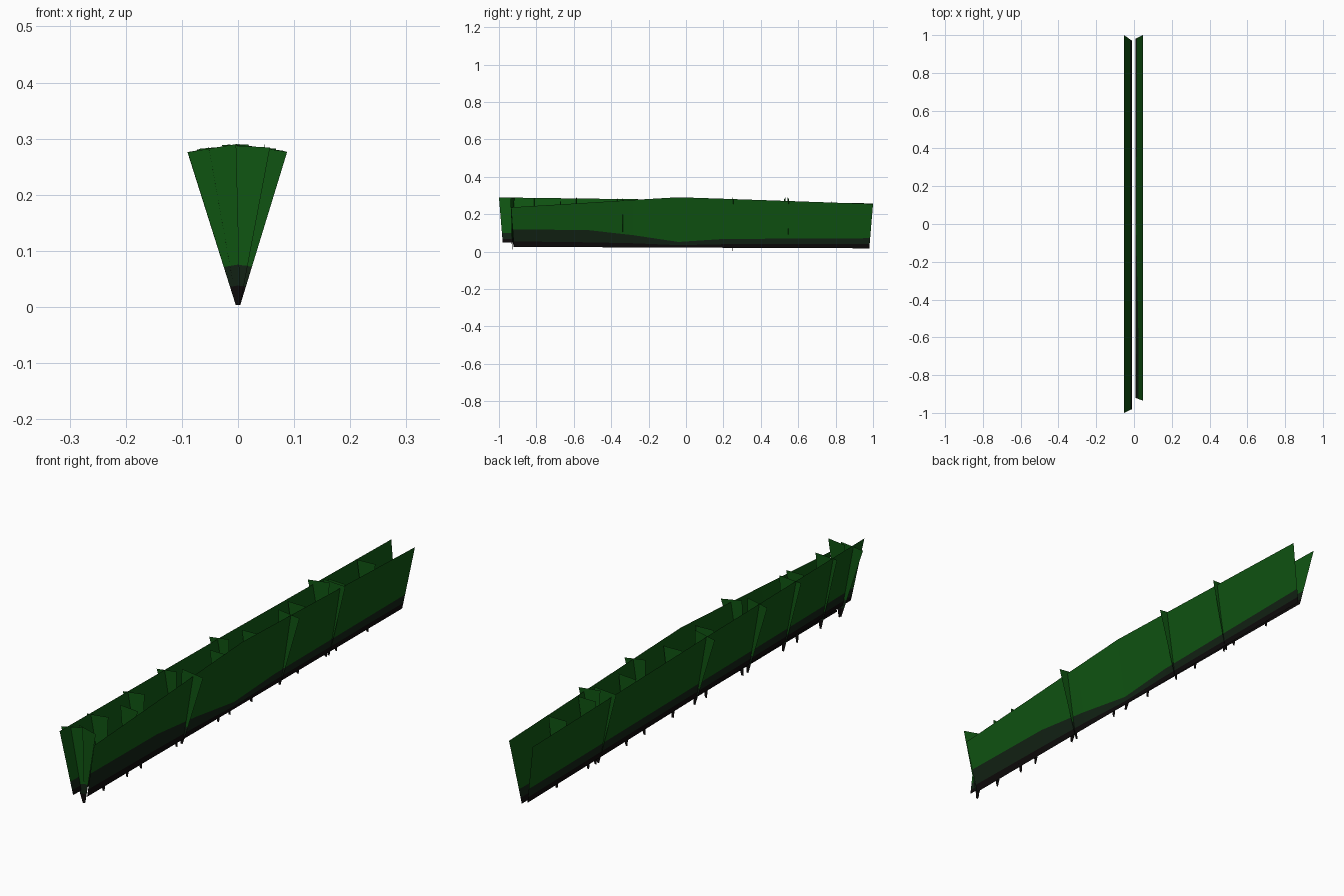
import bpy, math
from mathutils import Matrix, Vector

cube = bpy.data.objects.get("Cube")
if cube:
    bpy.data.objects.remove(cube)


def material(name, rgb):
    m = bpy.data.materials.new(name)
    m.use_nodes = True
    m.diffuse_color = (*rgb, 1)
    bsdf = m.node_tree.nodes["Principled BSDF"]
    bsdf.inputs["Base Color"].default_value = (*rgb, 1)
    bsdf.inputs["Roughness"].default_value = 0.9
    return m


# Row colours, from the root upwards
mats = [material("root black", (0.004, 0.003, 0.003)),
        material("shaded green", (0.006, 0.016, 0.007)),
        material("grass green", (0.005, 0.090, 0.006))]


def sheet(name, columns):
    """Flat sheet from columns of four points: root, two colour borders, tip."""
    verts = [p for col in columns for p in col]
    faces, rows = [], []
    for c in range(len(columns) - 1):
        for r in range(3):
            a = c * 4 + r
            faces.append((a, a + 4, a + 5, a + 1))
            rows.append(r)
    mesh = bpy.data.meshes.new(name)
    mesh.from_pydata(verts, [], faces)
    for m in mats:
        mesh.materials.append(m)
    for poly, r in zip(mesh.polygons, rows):
        poly.material_index = r
    obj = bpy.data.objects.new(name, mesh)
    bpy.context.collection.objects.link(obj)
    return obj


def strip(name, root_x, tip_x, stations):
    """Long leaning strip; each station is root y, tip y and four heights."""
    columns = []
    for y0, y1, *heights in stations:
        low, high = heights[0], heights[-1]
        col = []
        for z in heights:
            t = (z - low) / (high - low)
            col.append((root_x + (tip_x - root_x) * t, y0 + (y1 - y0) * t, z))
        columns.append(col)
    return sheet(name, columns)


# Two long strips leaning apart
strip("left_strip", 0.007, 0.047, [
    (-0.92, -0.935, 0.025, 0.055, 0.12, 0.237),
    (-0.52, -0.52, 0.024, 0.05, 0.115, 0.262),
    (-0.28, -0.28, 0.023, 0.045, 0.088, 0.277),
    (-0.04, -0.04, 0.022, 0.035, 0.052, 0.291),
    (0.2, 0.2, 0.021, 0.04, 0.068, 0.283),
    (0.98, 1.0, 0.018, 0.04, 0.072, 0.255)])
strip("right_strip", -0.010, -0.053, [
    (-0.98, -1.0, 0.05, 0.068, 0.10, 0.29),
    (0.0, 0.0, 0.035, 0.058, 0.09, 0.277),
    (0.97, 1.0, 0.022, 0.045, 0.08, 0.258)])


# Cross blades: narrow root, wide tip, fanned sideways
def blade(index, y, lean, yaw, height=0.283, half=0.044):
    rot = (Matrix.Rotation(math.radians(yaw), 3, 'Z')
           @ Matrix.Rotation(math.radians(lean), 3, 'Y'))
    columns = []
    for side in (-1, 1):
        col = []
        for t in (0, 0.12, 0.25, 1):
            p = rot @ Vector((side * (0.004 + (half - 0.004) * t), 0, height * t))
            col.append(p + Vector((0, y, 0.004)))
        columns.append(col)
    sheet(f"cross_blade_{index}", columns)


blades = [(-0.93, -9.5, 6), (-0.925, 3, -14), (-0.81, -5, 3), (-0.67, 2, -3),
          (-0.585, -6, 4), (-0.37, -9, -3), (-0.34, 9, 3), (-0.12, 1, 2),
          (-0.05, -9.5, -3), (0.08, 0, 2), (0.25, 8, 2), (0.36, -1, -3),
          (0.53, -6, 4), (0.545, 5, 4), (0.59, 1, -2), (0.78, -1, 2)]
for i, (y, lean, yaw) in enumerate(blades, 1):
    upright = abs(lean) <= 2
    blade(i, y, lean, yaw, 0.265 if upright else 0.283, 0.038 if upright else 0.044)
